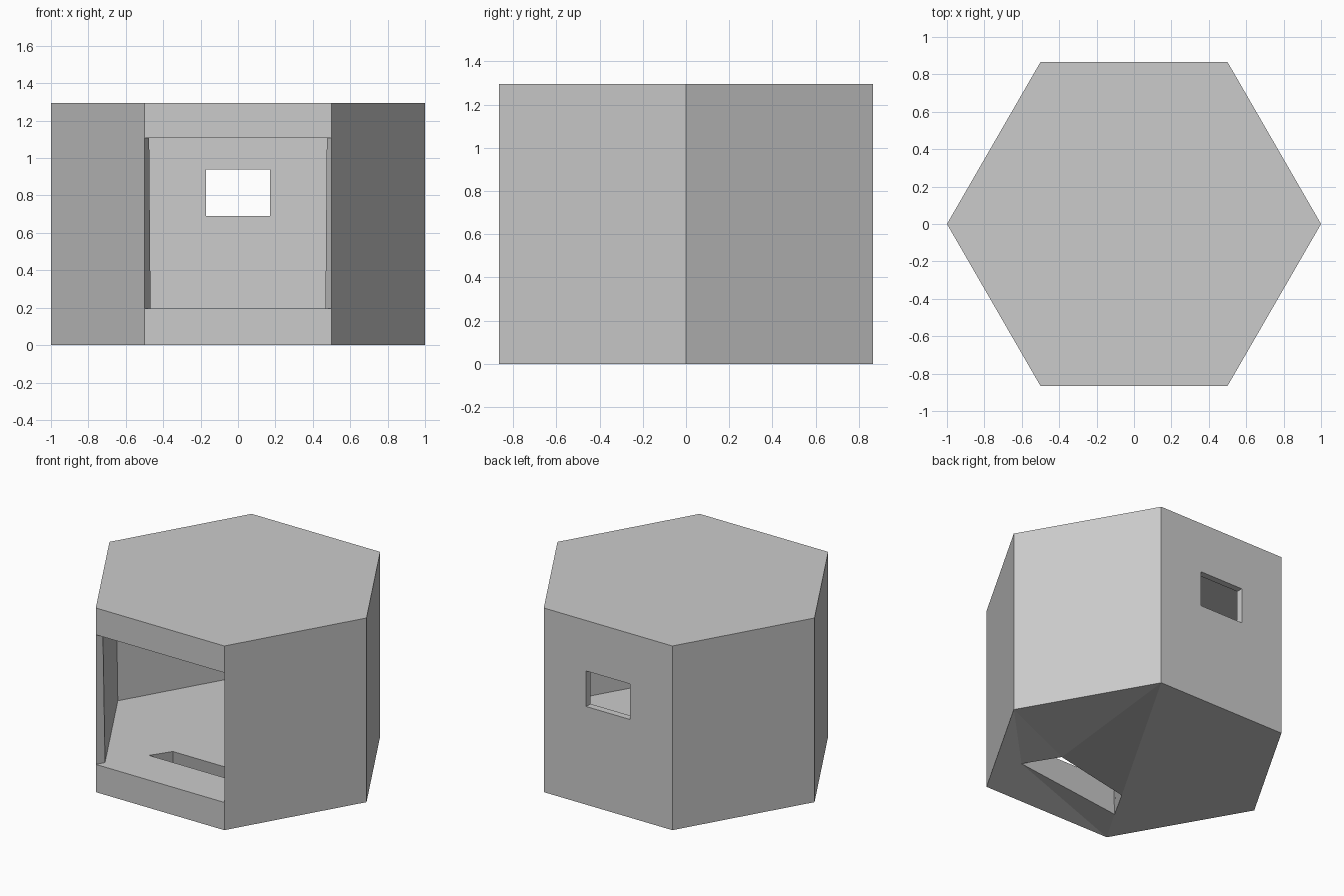
import bpy, bmesh
from math import cos, sin, radians

if "Cube" in bpy.data.objects:
    bpy.data.objects.remove(bpy.data.objects["Cube"])

H, LOW, HIGH = 1.295, 0.195, 1.107      # total height, floor level, ceiling level
R_LOW, R_HIGH = 0.935, 0.95             # inner hexagon radius at floor and ceiling
LEFT, RIGHT = 4, 5                      # hexagon corners on either side of the open front

bm = bmesh.new()


def face(*pts):
    bm.faces.new([bm.verts.new(p) for p in pts])


def corner(k, r, z):
    a = radians(60 * (k % 6))
    return (r * cos(a), r * sin(a), z)


def ring(r, z):
    return [corner(k, r, z) for k in range(6)]


def loop_bridge(a, b):
    """Quads joining two closed loops of equal length."""
    n = len(a)
    for i in range(n):
        j = (i + 1) % n
        face(a[i], a[j], b[j], b[i])


def holed_hexagon(h, hole):
    """Hexagon with a four-sided hole (front left, front right, back right, back left)."""
    fl, fr, br, bl = hole
    for f in ((h[4], h[5], fr), (h[4], fr, fl), (h[5], h[0], fr), (h[0], br, fr),
              (h[0], h[1], br), (h[1], bl, br), (h[1], h[2], bl),
              (h[2], h[3], bl), (h[3], fl, bl), (h[3], h[4], fl)):
        face(*f)


def window(y_of_z):
    return [(x, y_of_z(z), z) for x, z in
            ((0.17, 0.69), (-0.17, 0.69), (-0.17, 0.94), (0.17, 0.94))]


def column(k):
    levels = (0, LOW, HIGH, H) if k % 6 in (LEFT, RIGHT) else (0, H)
    return [corner(k, 1, z) for z in levels]


base, top = ring(1, 0), ring(1, H)
floor, ceiling = ring(R_LOW, LOW), ring(R_HIGH, HIGH)

# Outer and inner side walls
for k in (0, 2, 3, 5):
    face(*column(k), *reversed(column(k + 1)))
    j = (k + 1) % 6
    face(floor[k], floor[j], ceiling[j], ceiling[k])

# Back wall with its window
S = sin(radians(60))
slope = (R_HIGH - R_LOW) / (HIGH - LOW)
win_out = window(lambda z: S)
win_in = window(lambda z: S * (R_LOW + slope * (z - LOW)))
loop_bridge([base[1], base[2], top[2], top[1]], win_out)
loop_bridge([floor[1], floor[2], ceiling[2], ceiling[1]], win_in)
loop_bridge(win_out, win_in)

# Front: strips below and above the opening, and the opening's reveal
for z0, z1 in ((0, LOW), (HIGH, H)):
    face(corner(LEFT, 1, z0), corner(RIGHT, 1, z0),
         corner(RIGHT, 1, z1), corner(LEFT, 1, z1))
loop_bridge([corner(LEFT, 1, LOW), corner(RIGHT, 1, LOW),
             corner(RIGHT, 1, HIGH), corner(LEFT, 1, HIGH)],
            [floor[LEFT], floor[RIGHT], ceiling[RIGHT], ceiling[LEFT]])

# Roof and ceiling
face(*top)
face(*ceiling)

# Floor and underside with the slot through them
slot_top = [(-0.30, -0.56, LOW), (0.30, -0.56, LOW),
            (0.21, -0.425, LOW), (-0.21, -0.425, LOW)]
slot_base = [(-0.35, -0.61, 0), (0.44, -0.59, 0.07),
             (0.265, -0.40, 0.10), (-0.23, -0.395, 0)]
holed_hexagon(floor, slot_top)
holed_hexagon(base, slot_base)
loop_bridge(slot_top, slot_base)

bmesh.ops.remove_doubles(bm, verts=bm.verts, dist=1e-4)
bmesh.ops.recalc_face_normals(bm, faces=bm.faces)
mesh = bpy.data.meshes.new("hexagonal_shelter")
bm.to_mesh(mesh)
bm.free()
bpy.context.collection.objects.link(bpy.data.objects.new("hexagonal_shelter", mesh))
